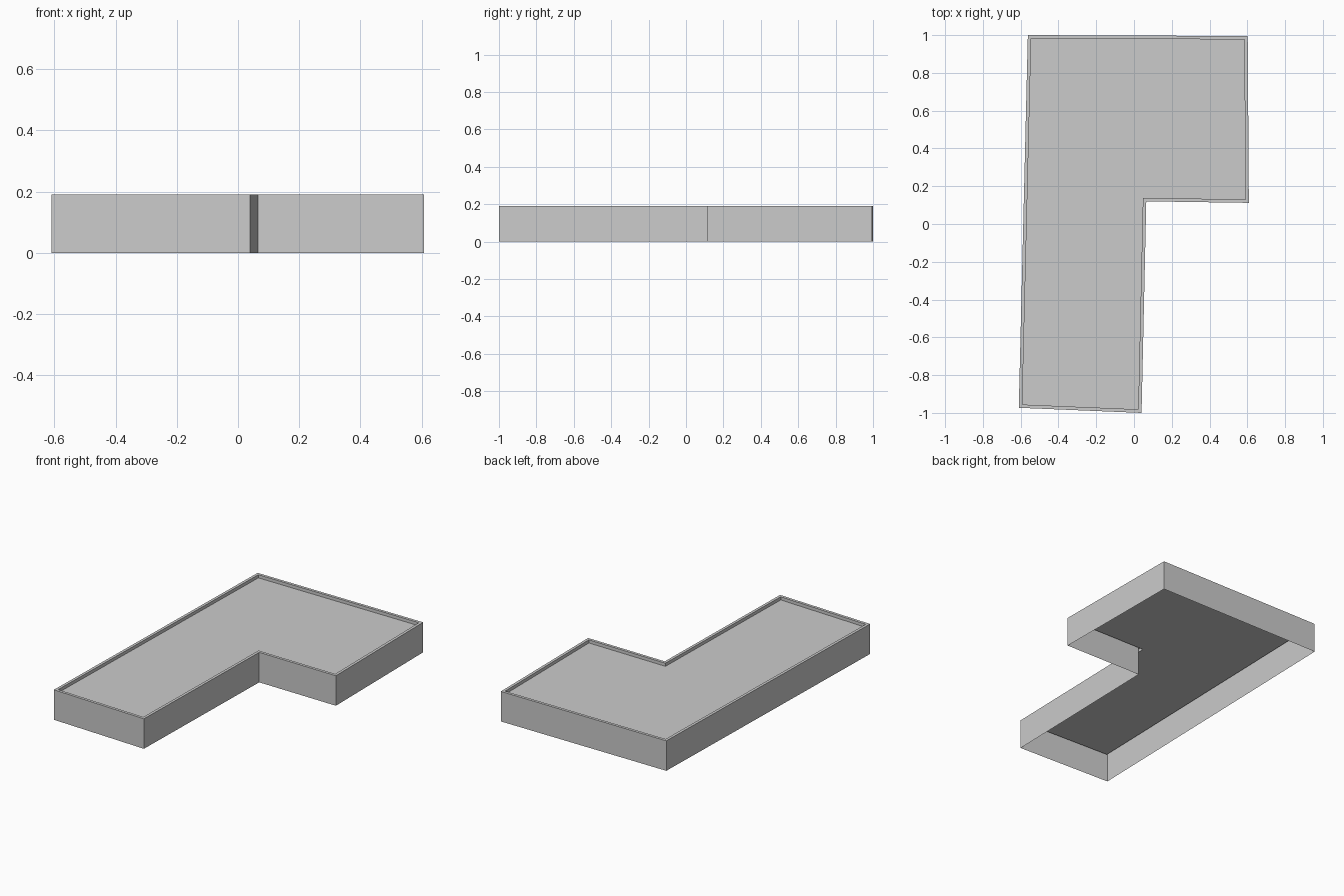
import bpy
import bmesh

cube = bpy.data.objects.get("Cube")
if cube:
    bpy.data.objects.remove(cube, do_unlink=True)

HEIGHT = 0.19
RIM_WIDTH = 0.018
RIM_DEPTH = 0.02

# L-shaped footprint, counter-clockwise from the front right-hand corner
FOOTPRINT = [(-0.61, -0.973), (0.04, -1.0), (0.065, 0.12),
             (0.608, 0.112), (0.602, 0.995), (-0.562, 1.0)]

grey = bpy.data.materials.new("plain_grey")
grey.use_nodes = True
colour = (0.6, 0.6, 0.6, 1.0)
grey.diffuse_color = colour
grey.node_tree.nodes["Principled BSDF"].inputs["Base Color"].default_value = colour


def add_object(name, bm):
    mesh = bpy.data.meshes.new(name)
    bm.to_mesh(mesh)
    bm.free()
    mesh.materials.append(grey)
    obj = bpy.data.objects.new(name, mesh)
    bpy.context.collection.objects.link(obj)


def footprint_face(z):
    bm = bmesh.new()
    face = bm.faces.new([bm.verts.new((x, y, z)) for x, y in FOOTPRINT])
    bm.normal_update()
    return bm, face


def inset(bm, face, width, depth=0.0):
    bmesh.ops.inset_individual(bm, faces=[face], thickness=width,
                               depth=depth, use_even_offset=True)
    bm.normal_update()


# Outer walls, open underneath
bm, base = footprint_face(0.0)
bmesh.ops.delete(bm, geom=[base], context='FACES_ONLY')
walls = bmesh.ops.extrude_edge_only(bm, edges=bm.edges[:])
bmesh.ops.translate(bm, vec=(0, 0, HEIGHT),
                    verts=[g for g in walls["geom"] if isinstance(g, bmesh.types.BMVert)])
for f in bm.faces:
    f.normal_update()
bmesh.ops.recalc_face_normals(bm, faces=bm.faces[:])
add_object("outer_walls", bm)

# Parapet: flat rim with a short drop to the roof
bm, top = footprint_face(HEIGHT)
inset(bm, top, RIM_WIDTH)
inset(bm, top, 0.0, -RIM_DEPTH)
bmesh.ops.delete(bm, geom=[top], context='FACES_ONLY')
add_object("parapet", bm)

# Sunken flat roof
bm, roof = footprint_face(HEIGHT - RIM_DEPTH)
inset(bm, roof, RIM_WIDTH)
bmesh.ops.delete(bm, geom=[f for f in bm.faces if f != roof], context='FACES')
add_object("flat_roof", bm)
